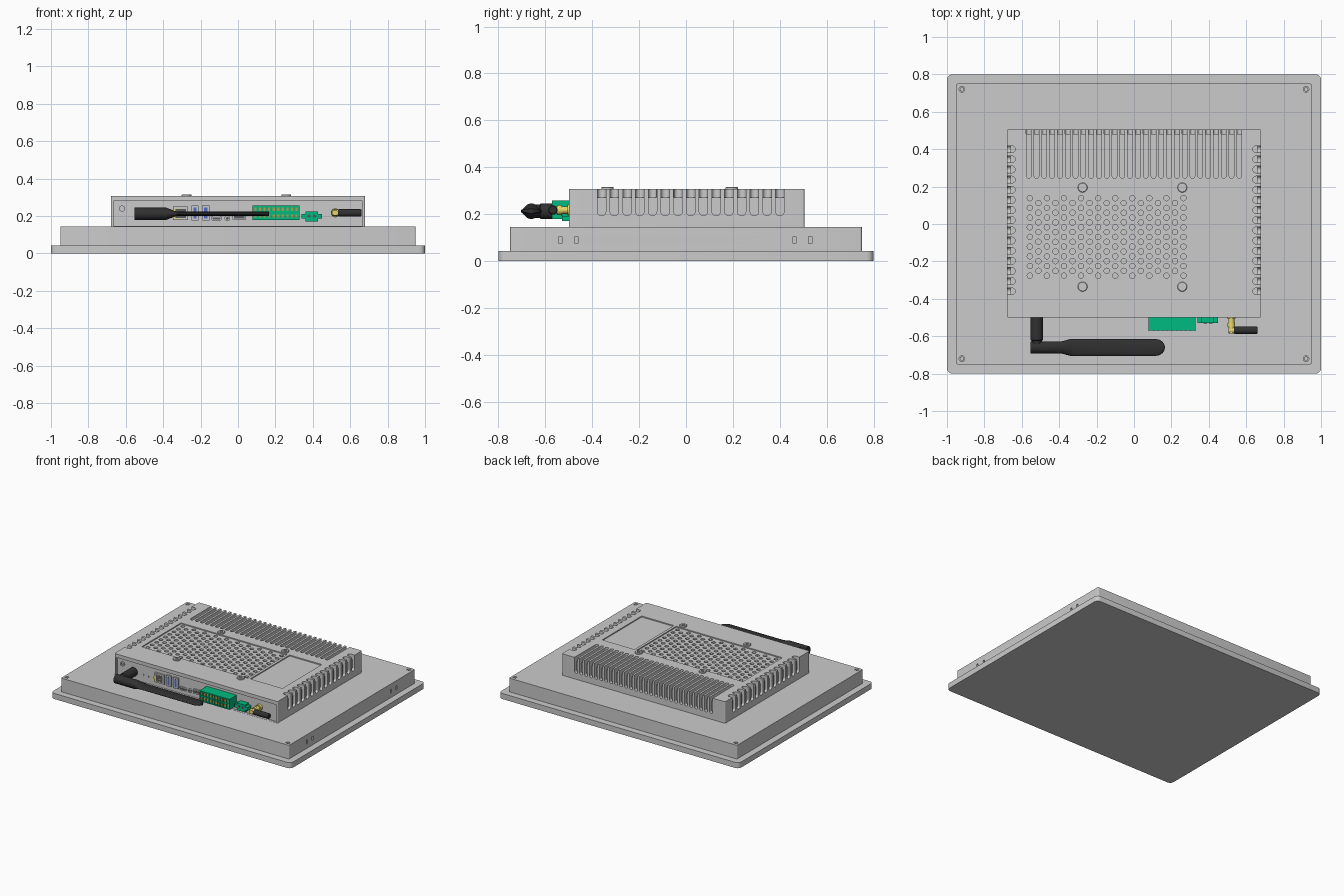
import bpy, bmesh, math
from mathutils import Vector

if "Cube" in bpy.data.objects:
    bpy.data.objects.remove(bpy.data.objects["Cube"])

AX = {'x': (1, 2, 0), 'y': (0, 2, 1), 'z': (0, 1, 2)}   # (u, v, extrusion) axes


def point(axis, u, v, t):
    p = [0, 0, 0]
    for i, c in zip(AX[axis], (u, v, t)):
        p[i] = c
    return Vector(p)


def rect(u0, u1, v0, v1, r=0.0, n=5):
    """Rectangle outline with rounded corners."""
    if r <= 0:
        return [(u0, v0), (u1, v0), (u1, v1), (u0, v1)]
    r = min(r, (u1 - u0) * .499, (v1 - v0) * .499)
    pts = []
    for k, (cu, cv) in enumerate([(u1 - r, v1 - r), (u0 + r, v1 - r), (u0 + r, v0 + r), (u1 - r, v0 + r)]):
        for i in range(n + 1):
            a = math.pi / 2 * (k + i / n)
            pts.append((cu + r * math.cos(a), cv + r * math.sin(a)))
    return pts


def circle(u, v, r, n=16):
    return [(u + r * math.cos(2 * math.pi * i / n), v + r * math.sin(2 * math.pi * i / n)) for i in range(n)]


def skin(bm, rings):
    """Join rings of points into a capped solid."""
    vs = [[bm.verts.new(p) for p in ring] for ring in rings]
    n = len(vs[0])
    faces = [bm.faces.new(vs[0]), bm.faces.new(vs[-1])]
    for a, b in zip(vs, vs[1:]):
        faces += [bm.faces.new((a[i], a[(i + 1) % n], b[(i + 1) % n], b[i])) for i in range(n)]
    bmesh.ops.recalc_face_normals(bm, faces=faces)


def prism(bm, outline, axis, a, b):
    skin(bm, [[point(axis, u, v, t) for u, v in outline] for t in (a, b)])


def loft(bm, axis, u, v, rings, n=24):
    """Elliptical sections (t, ru, rv) along an axis."""
    skin(bm, [[point(axis, u + ru * x, v + rv * y, t) for x, y in circle(0, 0, 1, n)] for t, ru, rv in rings])


def build(name, bm, colour=None):
    me = bpy.data.meshes.new(name)
    bm.to_mesh(me)
    bm.free()
    ob = bpy.data.objects.new(name, me)
    bpy.context.collection.objects.link(ob)
    if colour:
        mat = bpy.data.materials.get(colour) or bpy.data.materials.new(colour)
        mat.diffuse_color = COL[colour]
        mat.use_nodes = True
        mat.node_tree.nodes["Principled BSDF"].inputs["Base Color"].default_value = mat.diffuse_color
        me.materials.append(mat)
    return ob


def activate(ob):
    bpy.ops.object.select_all(action='DESELECT')
    ob.select_set(True)
    bpy.context.view_layer.objects.active = ob


def cut(ob, bm):
    tool = build("cutter", bm)
    activate(ob)
    m = ob.modifiers.new("cut", 'BOOLEAN')
    m.operation, m.solver, m.object = 'DIFFERENCE', 'EXACT', tool
    bpy.ops.object.modifier_apply(modifier=m.name)
    bpy.data.objects.remove(tool)


COL = {"black": (.03, .03, .03, 1), "green": (.0, .5, .22, 1), "gold": (.8, .68, .15, 1),
       "blue": (.08, .15, .6, 1), "dark": (.1, .1, .1, 1), "orange": (.6, .3, .05, 1)}
new = bmesh.new

# Front bezel and middle housing
bm = new(); prism(bm, rect(-1, 1, -.8, .8, .03), 'z', 0, .042); build("bezel", bm)
bm = new(); prism(bm, rect(-.95, .95, -.75, .75, .008), 'z', .04, .145)
housing = build("middle_housing", bm)
bm = new()
for y in (-.535, -.467, .463, .53):
    prism(bm, rect(y - .007, y + .007, .075, .105), 'x', .935, 1)
for sx in (-1, 1):
    for sy in (-1, 1):
        prism(bm, circle(.92 * sx, .72 * sy, .015), 'z', .13, .2)
cut(housing, bm)

# Corner screws
bm = new()
for sx in (-1, 1):
    for sy in (-1, 1):
        loft(bm, 'z', .92 * sx, .72 * sy, [(.128, .012, .012), (.142, .012, .012), (.142, .006, .006), (.136, .006, .006)], 16)
build("corner_screws", bm)

# Rear cover: port recess, panel recesses, then slots and vent holes
bm = new(); prism(bm, rect(-.68, .68, -.5, .505, .008), 'z', .14, .307)
cover = build("rear_cover", bm)
bm = new()
prism(bm, rect(-.665, .665, .146, .28), 'y', -.6, -.485)
prism(bm, rect(-.59, .295, -.305, .165), 'z', .299, .4)
prism(bm, rect(.315, .583, -.305, .165), 'z', .299, .4)
cut(cover, bm)
rear_x = [-.563 + .0417 * i for i in range(28)]
side_y = [-.36 + .0543 * i for i in range(15)]
bm = new()                                            # upward-facing slot halves and holes
for x in rear_x:
    prism(bm, rect(x - .013, x + .013, .245, .6, .0129), 'z', .27, .4)
for y in side_y:
    for s in (-1, 1):
        a, b = sorted((.635 * s, .8 * s))
        prism(bm, rect(a, b, y - .018, y + .018, .0179), 'z', .27, .4)
for row in range(17):
    for col in range(10 - row % 2):
        prism(bm, circle(-.557 + .0913 * col + .0457 * (row % 2), .138 - .0259 * row, .0145, 12), 'z', .28, .4)
cut(cover, bm)
bm = new()                                            # side-facing slot halves
for x in rear_x:
    prism(bm, rect(x - .0131, x + .0131, .19, .45, .0129), 'y', .48, .6)
for y in side_y:
    for s in (-1, 1):
        a, b = sorted((.66 * s, .8 * s))
        prism(bm, rect(y - .0181, y + .0181, .193, .45, .0179), 'x', a, b)
cut(cover, bm)

# Cover screws with socket
bm = new()
for x in (-.275, .258):
    for y in (-.335, .195):
        loft(bm, 'z', x, y, [(.3, .026, .026), (.313, .026, .026), (.316, .023, .023),
                             (.316, .011, .011), (.309, .011, .011)])
build("cover_screws", bm)

# Ground screw and metal port shells
bm = new()
loft(bm, 'y', -.62, .24, [(-.48, .016, .016), (-.495, .016, .016), (-.495, .007, .007), (-.488, .007, .007)], 16)
for x in (-.45, -.41):
    prism(bm, circle(x, .2, .008), 'y', -.48, -.49)
for x in (-.23, -.172):
    prism(bm, rect(x - .02, x + .02, .176, .257, .004), 'y', -.48, -.498)
prism(bm, rect(-.347, -.267, .18, .25), 'y', -.48, -.498)
prism(bm, rect(-.145, -.085, .175, .2, .012), 'y', -.48, -.495)
prism(bm, circle(-.057, .188, .015), 'y', -.48, -.495)
prism(bm, rect(-.03, .042, .178, .212, .008), 'y', -.48, -.495)
build("port_shells", bm)
bm = new()
for x in (-.23, -.172):
    prism(bm, rect(x - .009, x + .009, .186, .247), 'y', -.49, -.5)
build("usb_tongues", bm, "blue")
bm = new()
prism(bm, rect(-.335, -.279, .19, .238), 'y', -.49, -.5)
prism(bm, rect(-.137, -.093, .182, .193, .005), 'y', -.49, -.497)
prism(bm, circle(-.057, .188, .008), 'y', -.49, -.497)
prism(bm, rect(-.022, .034, .187, .203), 'y', -.49, -.497)
build("port_openings", bm, "dark")

# Large terminal block with contacts
bm = new()
prism(bm, rect(.078, .328, .178, .257), 'y', -.48, -.565)
for i in range(11):
    x = .081 + .0244 * i
    prism(bm, rect(x - .003, x + .003, .178, .257), 'y', -.56, -.571)
for z in (.178, .2165, .251):
    prism(bm, rect(.078, .328, z, z + .006), 'y', -.56, -.57)
build("terminal_block", bm, "green")
bm = new()
for i in range(10):
    for z in (.2, .237):
        x = .0932 + .0244 * i
        prism(bm, rect(x - .006, x + .006, z - .009, z + .009), 'y', -.56, -.568)
build("terminal_contacts", bm, "orange")

# Small power plug
bm = new()
prism(bm, rect(.362, .428, .17, .225), 'y', -.48, -.53)
prism(bm, rect(.34, .45, .187, .212), 'y', -.48, -.53)
build("power_plug", bm, "green")
bm = new()
for x in (.38, .41):
    prism(bm, circle(x, .2, .009, 12), 'y', -.525, -.532)
build("power_contacts", bm, "dark")

# Short connector: brass elbow and black cap
bm = new()
loft(bm, 'y', .52, .217, [(-.48, .024, .024), (-.505, .024, .024), (-.505, .016, .016), (-.53, .016, .016),
                          (-.53, .021, .021), (-.55, .021, .021), (-.55, .015, .015), (-.585, .015, .015)])
loft(bm, 'x', -.568, .217, [(.505, .017, .017), (.55, .017, .017)])
build("brass_elbow", bm, "gold")
bm = new()
loft(bm, 'x', -.568, .217, [(.535, .017, .017), (.54, .02, .02), (.655, .02, .02), (.661, .016, .016)])
build("connector_cap", bm, "black")

# Folded antenna
bm = new(); loft(bm, 'y', -.325, .212, [(-.48, .028, .028), (-.5, .028, .028)])
loft(bm, 'y', -.52, .212, [(-.48, .022, .022), (-.51, .022, .022)])
build("brass_sockets", bm, "gold")
bm = new(); loft(bm, 'y', -.52, .212, [(-.5, .033, .033), (-.62, .033, .033), (-.625, .028, .028), (-.66, .028, .028)])
build("antenna_hinge", bm, "black")
bm = new()
tip = [(.118 + .047 * math.sin(a), .045 * math.cos(a), .011) for a in (.4, .8, 1.15, 1.4, 1.52)]
loft(bm, 'x', -.66, .212, [(-.553, .033, .033), (-.385, .033, .033), (-.34, .045, .016),
                           (-.32, .045, .011), (.118, .045, .011)] + tip)
build("antenna_blade", bm, "black")

for ob in bpy.context.scene.objects:
    activate(ob)
    bpy.ops.object.shade_smooth_by_angle(angle=math.radians(30))
